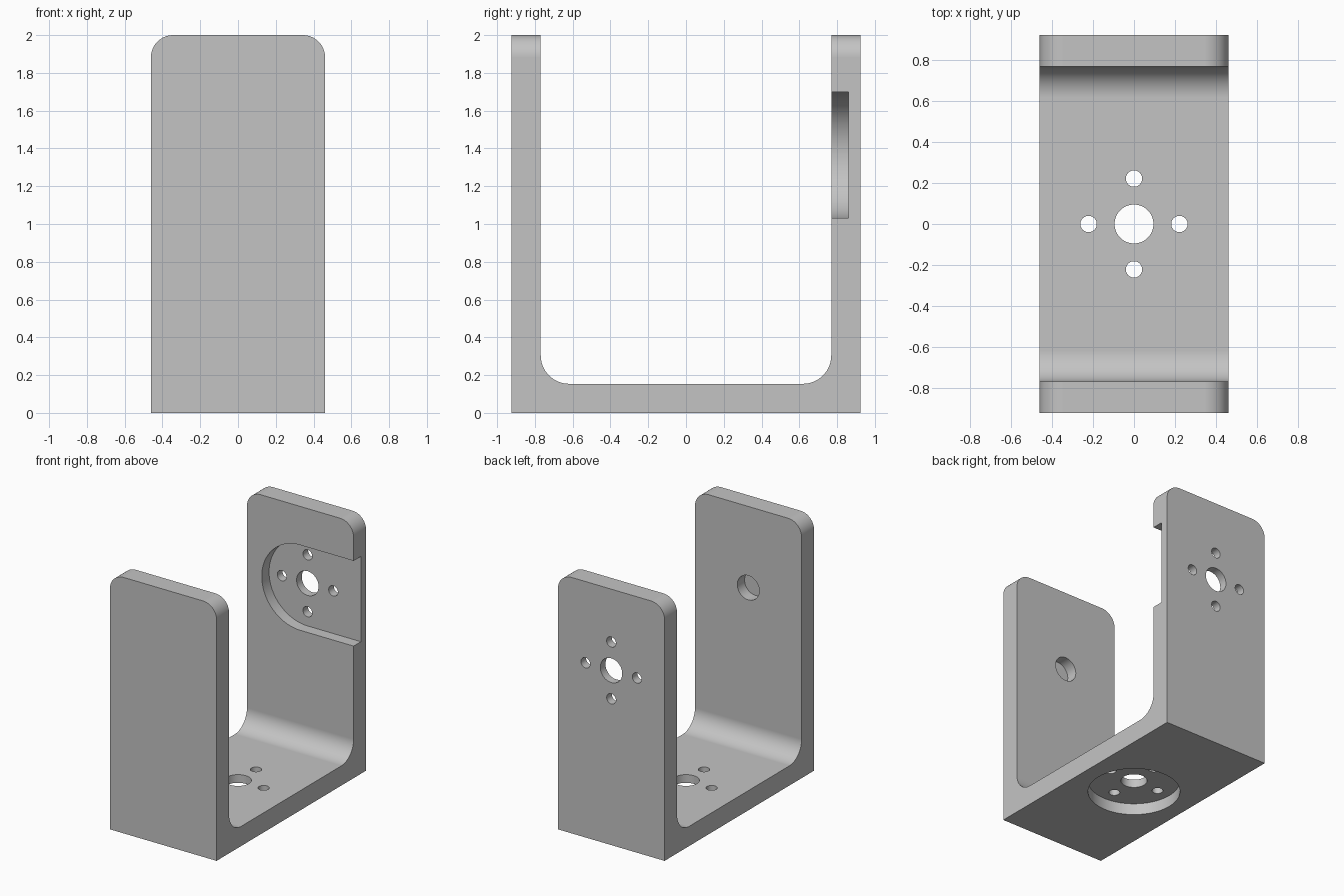
import bpy, bmesh
from math import sin, cos, pi, radians

cube = bpy.data.objects.get("Cube")
if cube:
    bpy.data.objects.remove(cube, do_unlink=True)

# Main dimensions
HALF_W, HALF_D, HEIGHT = 0.461, 0.923, 2.0
WALL = 0.154
FILLET, CORNER = 0.15, 0.118
HUB_Z = 1.365
RECESS_R, RECESS_DEPTH = 0.333, 0.09
BORE_R, BOLT_R, BOLT_OFFSET = 0.095, 0.04, 0.222
INNER = HALF_D - WALL

grey = bpy.data.materials.new("bracket grey")
grey.use_nodes = True
colour = (0.55, 0.55, 0.55, 1)
grey.diffuse_color = colour
grey.node_tree.nodes["Principled BSDF"].inputs["Base Color"].default_value = colour


def arc(cu, cv, r, start, end, steps=16):
    """Points along an arc, angles in degrees."""
    angles = [radians(start + (end - start) * i / steps) for i in range(steps + 1)]
    return [(cu + r * cos(a), cv + r * sin(a)) for a in angles]


def circle(cu, cv, r, steps=48):
    return arc(cu, cv, r, 0, 360, steps)[:-1]


def prism(name, outline, axis, lo, hi):
    """Extrude a 2D outline along the x, y or z axis."""
    place = {"x": lambda u, v, w: (w, u, v),
             "y": lambda u, v, w: (u, w, v),
             "z": lambda u, v, w: (u, v, w)}[axis]
    bm = bmesh.new()
    a = [bm.verts.new(place(u, v, lo)) for u, v in outline]
    b = [bm.verts.new(place(u, v, hi)) for u, v in outline]
    bm.faces.new(a)
    bm.faces.new(b[::-1])
    n = len(outline)
    for i in range(n):
        j = (i + 1) % n
        bm.faces.new((a[j], a[i], b[i], b[j]))
    bmesh.ops.recalc_face_normals(bm, faces=bm.faces)
    mesh = bpy.data.meshes.new(name)
    bm.to_mesh(mesh)
    bm.free()
    mesh.materials.append(grey)
    obj = bpy.data.objects.new(name, mesh)
    bpy.context.collection.objects.link(obj)
    return obj


def apply_boolean(target, tool, operation="DIFFERENCE"):
    tool.hide_render = True
    mod = target.modifiers.new("cut", "BOOLEAN")
    mod.operation, mod.solver, mod.object = operation, "EXACT", tool
    bpy.context.view_layer.objects.active = target
    bpy.ops.object.modifier_apply(modifier=mod.name)
    bpy.data.objects.remove(tool, do_unlink=True)


# U-shaped body with filleted inner corners
profile = [(-HALF_D, 0), (HALF_D, 0), (HALF_D, HEIGHT), (INNER, HEIGHT)]
profile += arc(INNER - FILLET, WALL + FILLET, FILLET, 0, -90)
profile += arc(FILLET - INNER, WALL + FILLET, FILLET, -90, -180)
profile += [(-INNER, HEIGHT), (-HALF_D, HEIGHT)]
bracket = prism("u_bracket", profile, "x", -HALF_W, HALF_W)

# Rounded upper corners of both arms
cx, cz = HALF_W - CORNER, HEIGHT - CORNER
for side in (1, -1):
    curve = [(side * u, v) for u, v in arc(cx, cz, CORNER, 0, 90)]
    out = [(side * (HALF_W + 0.1), cz), (side * HALF_W, cz)] + curve[1:-1]
    out += [(side * cx, HEIGHT), (side * cx, HEIGHT + 0.1),
            (side * (HALF_W + 0.1), HEIGHT + 0.1)]
    apply_boolean(bracket, prism("corner_cutter", out, "y", -1.1, 1.1))

# Slot in the back arm, open on the left edge
slot = [(0.7, HUB_Z - RECESS_R)] + arc(0, HUB_Z, RECESS_R, 270, 90, 40)
slot += [(0.7, HUB_Z + RECESS_R)]
apply_boolean(bracket, prism("slot_cutter", slot, "y", INNER - 0.1, INNER + RECESS_DEPTH))

# Round recess under the base
apply_boolean(bracket, prism("recess_cutter", circle(0, 0, RECESS_R, 80), "z",
                             -0.1, RECESS_DEPTH))

# Bore and four bolt holes through the back arm and the base
for axis, centre, lo, hi in (("y", HUB_Z, 0.7, 1.1), ("z", 0, -0.1, 0.4)):
    holes = [(0, 0, BORE_R)]
    holes += [(BOLT_OFFSET * cos(k * pi / 2), BOLT_OFFSET * sin(k * pi / 2), BOLT_R)
              for k in range(4)]
    for u, v, r in holes:
        apply_boolean(bracket, prism("hole_cutter", circle(u, centre + v, r), axis, lo, hi))

# Blind pivot hole on the inside of the front arm
apply_boolean(bracket, prism("pivot_cutter", circle(0, HUB_Z, BORE_R), "y",
                             -INNER - RECESS_DEPTH, -INNER + 0.1))

# Smooth curved walls, crisp edges
bpy.ops.object.select_all(action="DESELECT")
bracket.select_set(True)
bpy.context.view_layer.objects.active = bracket
bpy.ops.object.shade_smooth_by_angle(angle=radians(30))
weighted = bracket.modifiers.new("even shading", "WEIGHTED_NORMAL")
weighted.keep_sharp = True
